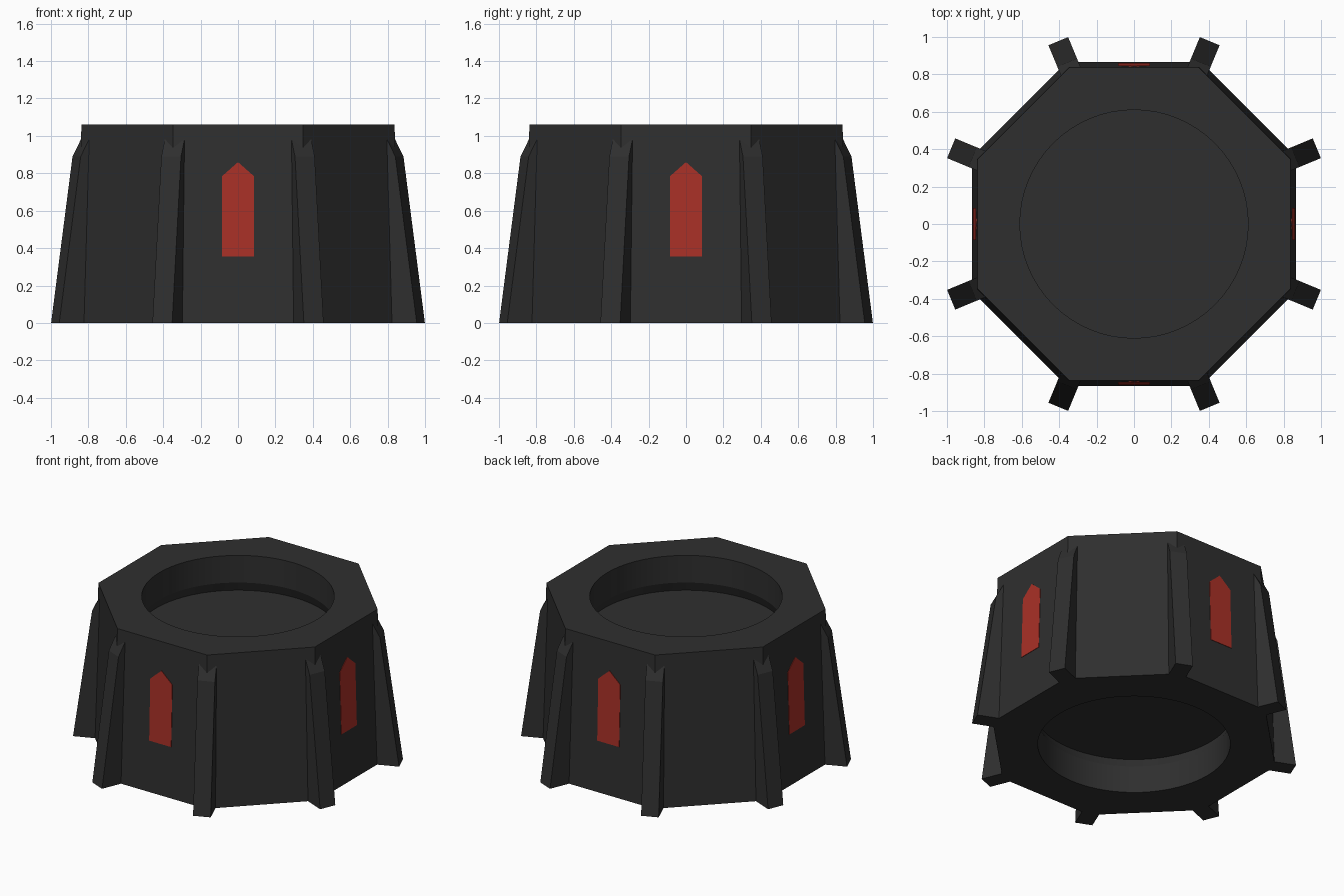
import bpy, bmesh, math
from mathutils import Matrix, Vector

if "Cube" in bpy.data.objects:
    bpy.data.objects.remove(bpy.data.objects["Cube"])

H = 1.06                       # overall height
A_BOTTOM, A_TOP = 0.867, 0.837  # octagon apothems
HOLE = 0.61                    # recess radius


def material(name, rgb):
    m = bpy.data.materials.new(name)
    m.diffuse_color = (*rgb, 1)
    m.use_nodes = True
    m.node_tree.nodes["Principled BSDF"].inputs["Base Color"].default_value = m.diffuse_color
    return m


dark = material("charcoal", (0.028, 0.028, 0.028))
red = material("signal red", (0.40, 0.030, 0.020))


def finish(name, bm, mat, smooth=False):
    bmesh.ops.recalc_face_normals(bm, faces=bm.faces)
    me = bpy.data.meshes.new(name)
    bm.to_mesh(me)
    bm.free()
    me.materials.append(mat)
    ob = bpy.data.objects.new(name, me)
    bpy.context.collection.objects.link(ob)
    if smooth:
        bpy.context.view_layer.objects.active = ob
        ob.select_set(True)
        bpy.ops.object.shade_smooth_by_angle(angle=math.radians(20))
        ob.select_set(False)
    return ob


def ring(bm, radius, z, n, start=0.0):
    vs = [bm.verts.new((radius * math.cos(start + math.tau * i / n),
                        radius * math.sin(start + math.tau * i / n), z)) for i in range(n)]
    es = [bm.edges.new((vs[i], vs[(i + 1) % n])) for i in range(n)]
    return vs, es


def skin(bm, a, b):
    n = len(a)
    for i in range(n):
        j = (i + 1) % n
        bm.faces.new((a[i], a[j], b[j], b[i]))


# Tapered octagonal body with a round recess at top and bottom
bm = bmesh.new()
k = 1 / math.cos(math.pi / 8)
low, low_e = ring(bm, A_BOTTOM * k, 0, 8, math.pi / 8)
top, top_e = ring(bm, A_TOP * k, H, 8, math.pi / 8)
skin(bm, low, top)
for outer_e, z, into in ((low_e, 0, 1), (top_e, H, -1)):
    rim, rim_e = ring(bm, HOLE, z, 64)
    bmesh.ops.triangle_fill(bm, edges=outer_e + rim_e, use_beauty=True)
    # wall, slight undercut, then recess floor
    lip, _ = ring(bm, HOLE, z + into * 0.19, 64)
    base, _ = ring(bm, HOLE + 0.025, z + into * 0.255, 64)
    skin(bm, rim, lip)
    skin(bm, lip, base)
    bm.faces.new(base)
finish("body", bm, dark, smooth=True)

# Buttress ribs on the eight corners
profile = [(0.75, 0), (1.058, 0), (0.934, 0.89), (0.865, 1.02), (0.75, 1.02)]
for i in range(8):
    bm = bmesh.new()
    sides = [[bm.verts.new((r, y, z)) for r, z in profile] for y in (-0.057, 0.057)]
    skin(bm, *sides)
    for s in sides:
        bm.faces.new(s)
    bm.transform(Matrix.Rotation(math.pi / 8 + i * math.pi / 4, 4, 'Z'))
    finish(f"rib_{i + 1}", bm, dark)

# Pointed red panels on the four axis-facing sides
outline = [(-0.085, 0.355), (0.085, 0.355), (0.085, 0.785), (0, 0.86), (-0.085, 0.785)]
for i in range(4):
    bm = bmesh.new()
    layers = []
    for lift in (-0.004, 0.003):
        layers.append([bm.verts.new((A_BOTTOM + (A_TOP - A_BOTTOM) * z / H + lift, y, z))
                       for y, z in outline])
    skin(bm, *layers)
    for layer in layers:
        bm.faces.new(layer)
    bm.transform(Matrix.Rotation(i * math.pi / 2, 4, 'Z'))
    finish(f"panel_{i + 1}", bm, red)
